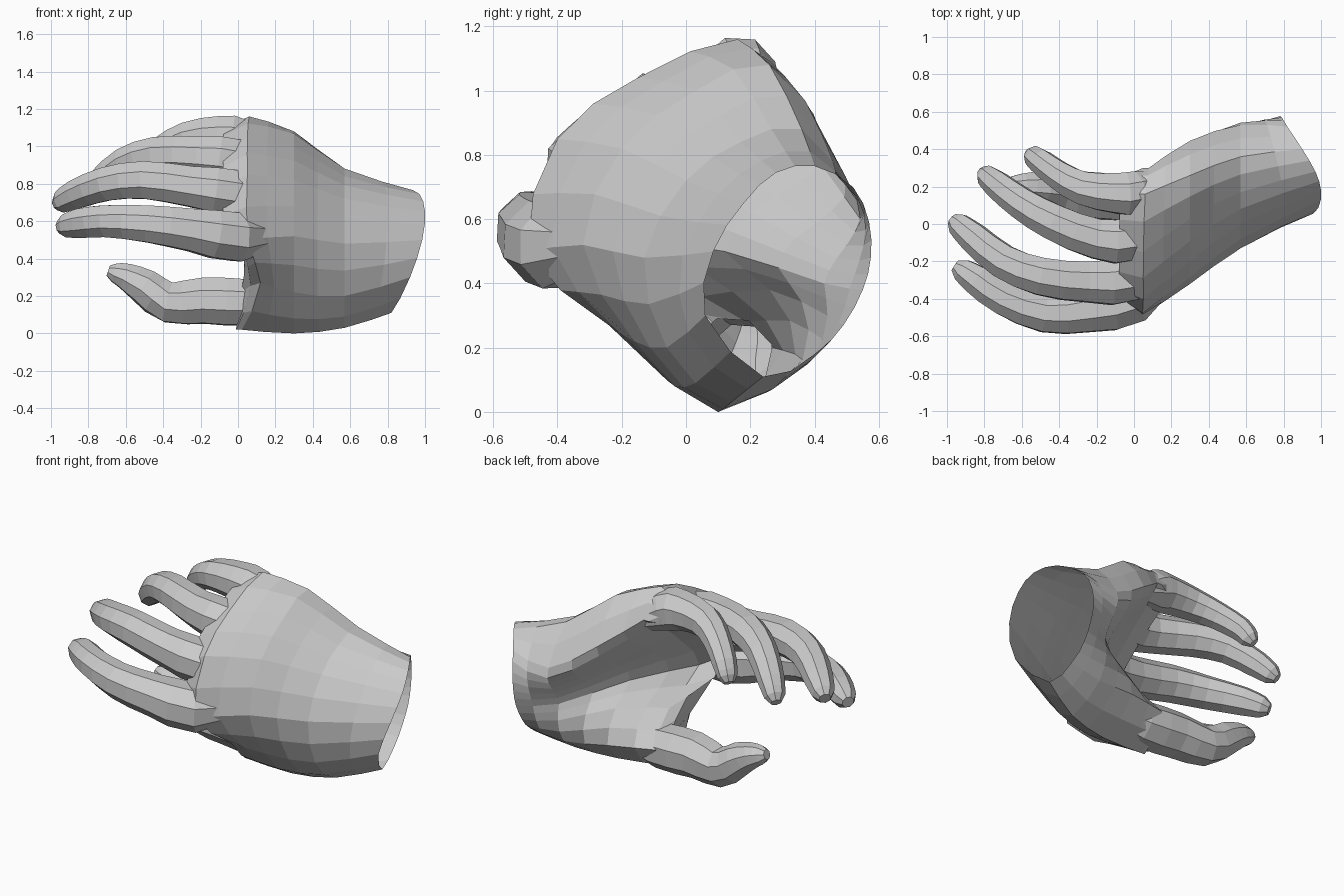
import bpy, bmesh
from math import cos, sin, pi
from mathutils import Vector

if "Cube" in bpy.data.objects:
    bpy.data.objects.remove(bpy.data.objects["Cube"])


def spline(pts, closed=False):
    """Double the density of a point list with Catmull-Rom midpoints."""
    n, out = len(pts), []
    for i in range(n if closed else n - 1):
        idx = [(j % n) if closed else min(max(j, 0), n - 1) for j in (i - 1, i, i + 1, i + 2)]
        a, b, c, d = (pts[j] for j in idx)
        out += [b, (b + c) * 0.5625 - (a + d) * 0.0625]
    return out if closed else out + [pts[-1]]


def skin(bm, rings):
    """Make quads between successive rings of equal size."""
    vs = [[bm.verts.new(p) for p in r] for r in rings]
    n = len(rings[0])
    for a, b in zip(vs, vs[1:]):
        for i in range(n):
            bm.faces.new((a[i], a[(i + 1) % n], b[(i + 1) % n], b[i]))
    return vs


def finish(bm, name):
    bmesh.ops.recalc_face_normals(bm, faces=bm.faces)
    me = bpy.data.meshes.new(name)
    bm.to_mesh(me)
    bm.free()
    ob = bpy.data.objects.new(name, me)
    bpy.context.collection.objects.link(ob)
    return ob


def finger(name, path, sides=8):
    """Tapered tube along x, y, z, radius stations, with a rounded tip."""
    st = spline([Vector(p) for p in path])
    end = st[-1]
    d = (end.xyz - st[-3].xyz).normalized() * end.w * .65
    st.append(Vector((*(end.xyz + d), end.w * .55)))
    rings = []
    for i, s in enumerate(st):
        t = (st[min(i + 1, len(st) - 1)].xyz - st[max(i - 1, 0)].xyz).normalized()
        u = Vector((0, .74, .67))
        u = (u - t * u.dot(t)).normalized()
        v = t.cross(u)
        rings.append([s.xyz + (u * cos(2 * pi * k / sides + .39) + v * sin(2 * pi * k / sides + .39)) * s.w
                      for k in range(sides)])
    bm = bmesh.new()
    vs = skin(bm, rings)
    bm.faces.new(vs[0])
    bm.faces.new(vs[-1])
    return finish(bm, name)


# palm cross-sections: little-finger edge, over the back to the thumb, then back along the inside
knuckles = [(.08, .30, 1.0), (.06, .16, 1.16), (.05, -.15, 1.04), (.05, -.40, .85), (.05, -.49, .5), (.12, -.24, .27),
            (.02, .08, .02), (.02, .27, .2), (.08, .05, .36), (.05, -.2, .54), (.05, -.03, .75), (.05, .15, .9)]
mid_palm = [(.3, y, z) for y, z in (
    (.445, .83), (.26, 1.08), (.03, 1.0), (-.2, .82), (-.32, .52), (-.16, .22),
    (.1, .0), (.34, .18), (.26, .38), (.12, .5), (.2, .62), (.36, .72))]
heel = [(.57, y, z) for y, z in (
    (.53, .66), (.36, .88), (.17, .84), (0, .72), (-.13, .48), (-.06, .2),
    (.14, .03), (.38, .15), (.44, .3), (.43, .4), (.47, .48), (.525, .56))]
wrist = [(.82, .52, .70), (.9, .40, .765), (.97, .28, .745), (1, .18, .65), (.985, .085, .5), (.92, .06, .3),
         (.82, .24, .11), (.79, .40, .18), (.78, .49, .27), (.78, .55, .38), (.78, .575, .48), (.79, .57, .59)]
rows = [spline([Vector(p) for p in r], True) for r in (knuckles, mid_palm, heel, wrist)]
rings = list(zip(*[spline(list(col)) for col in zip(*rows)]))
n = len(rings[0])
webs = []                                     # thinner skin reaching forward between the fingers
for k, p in enumerate(rings[0]):
    pair = min(k, n - k)
    mid = (p + rings[0][(n - k) % n]) / 2
    webs.append(p.lerp(mid, .45) + Vector((-.13 if 1 <= pair <= 7 else -.03, 0, 0)))
bm = bmesh.new()
vs = skin(bm, [webs] + rings)
f = vs[0]
for k in range(n // 2):                       # front cap, bridged across the crescent
    quad = [f[k], f[k + 1], f[(n - k - 1) % n], f[(n - k) % n]]
    bm.faces.new(list(dict.fromkeys(quad)))
apex_co = Vector((1.1, .4, .45))              # temporary wrist plug
apex = bm.verts.new(apex_co)
for a, b in zip(vs[-1], vs[-1][1:] + vs[-1][:1]):
    bm.faces.new((a, b, apex))
hand = finish(bm, "hand")

# fingers and thumb
parts = [
    finger("index_finger", [(.22, -.23, .54, .05), (0, -.40, .515, .14), (-.25, -.465, .553, .122), (-.48, -.48, .585, .106),
                            (-.7, -.40, .6, .092), (-.84, -.30, .59, .085), (-.92, -.245, .575, .065)]),
    finger("middle_finger", [(.22, -.11, .73, .05), (0, -.29, .75, .13), (-.25, -.31, .785, .116), (-.5, -.28, .82, .108),
                             (-.7, -.2, .8, .097), (-.86, -.07, .745, .084), (-.94, .0, .705, .065)]),
    finger("ring_finger", [(.22, .07, .85, .05), (0, -.08, .92, .125), (-.2, -.08, .945, .114), (-.43, .01, .955, .104),
                           (-.6, .11, .91, .09), (-.73, .21, .81, .077), (-.79, .26, .745, .06)]),
    finger("little_finger", [(.22, .25, .92, .04), (.02, .17, 1.03, .12), (-.1, .165, 1.055, .114), (-.27, .19, 1.04, .096),
                             (-.4, .26, .98, .08), (-.5, .335, .90, .07), (-.54, .365, .84, .057)]),
    finger("thumb", [(.35, .13, .18, .07), (.08, .14, .165, .13), (-.18, .15, .175, .132), (-.37, .18, .165, .115),
                     (-.5, .19, .25, .1), (-.60, .2, .305, .075), (-.66, .2, .325, .055)]),
]
for p in parts:
    m = hand.modifiers.new("join_" + p.name, 'BOOLEAN')
    m.operation, m.solver, m.object = 'UNION', 'EXACT', p
me = bpy.data.meshes.new_from_object(hand.evaluated_get(bpy.context.evaluated_depsgraph_get()))
hand.modifiers.clear()
hand.data = me
for p in parts:
    bpy.data.objects.remove(p)

# open the wrist
bm = bmesh.new()
bm.from_mesh(me)
bmesh.ops.delete(bm, geom=[v for v in bm.verts if (v.co - apex_co).length < 1e-3], context='VERTS')
bm.to_mesh(me)
bm.free()
